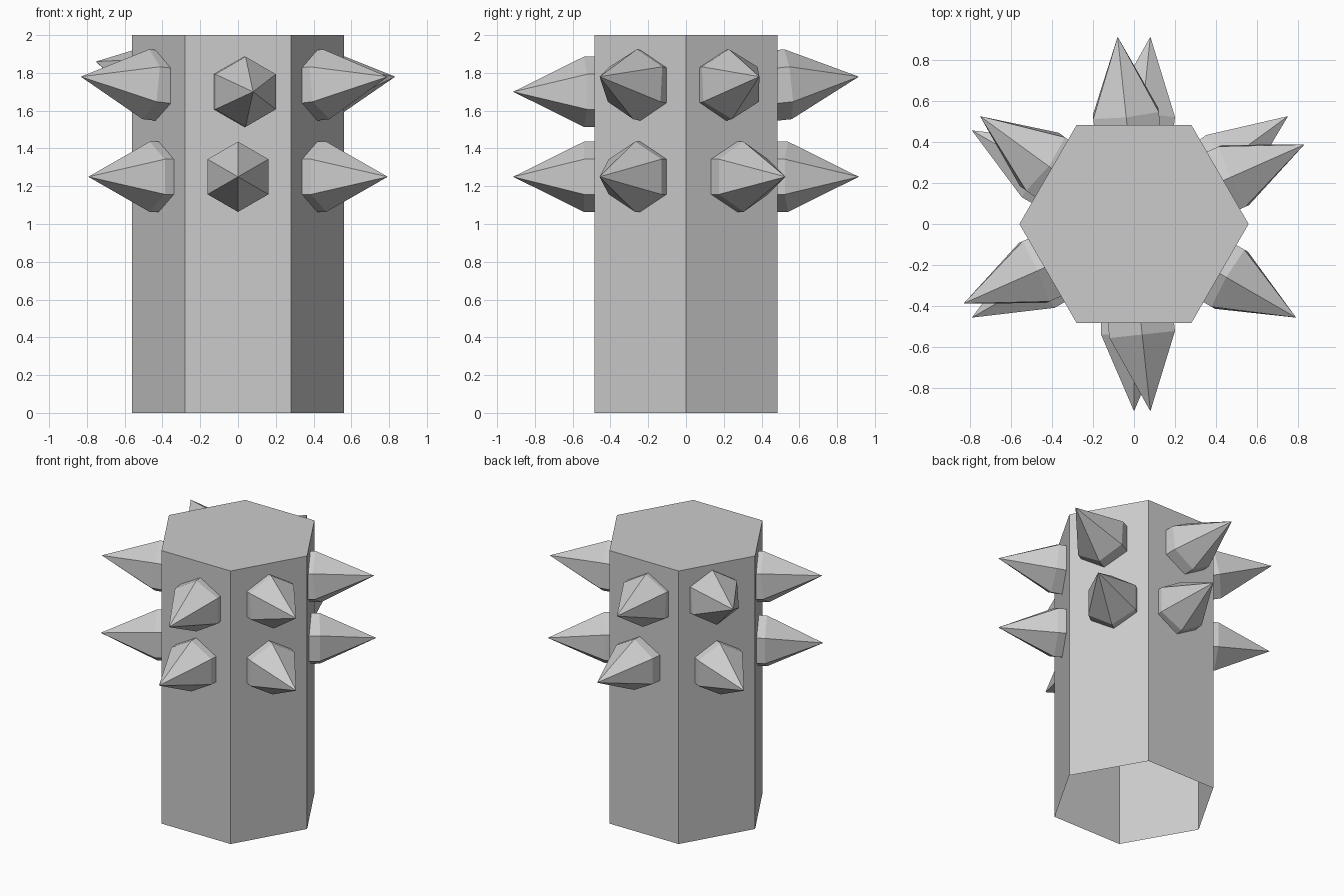
import bpy, bmesh
from math import radians, sin, cos, pi
from mathutils import Vector

if "Cube" in bpy.data.objects:
    bpy.data.objects.remove(bpy.data.objects["Cube"])

UP = Vector((0, 0, 1))


def finish(bm, name):
    mesh = bpy.data.meshes.new(name)
    bm.to_mesh(mesh)
    bm.free()
    obj = bpy.data.objects.new(name, mesh)
    bpy.context.collection.objects.link(obj)
    return obj


# Hexagonal post: capped on top, open underneath
bm = bmesh.new()
low = [bm.verts.new((0.56 * cos(i * pi / 3), 0.56 * sin(i * pi / 3), 0)) for i in range(6)]
high = [bm.verts.new((v.co.x, v.co.y, 2)) for v in low]
for i in range(6):
    j = (i + 1) % 6
    bm.faces.new((low[i], low[j], high[j], high[i]))
bm.faces.new(high)
finish(bm, "post")


def spike(angle, z, side, lift, name):
    """Six-sided stud with a short collar; side/lift shift the tip off the face normal."""
    a = radians(angle)
    n = Vector((cos(a), sin(a), 0))
    t = Vector((-sin(a), cos(a), 0))
    tip = n * 0.915 + t * side + UP * (z + lift)
    mid = n * 0.54 + (t * side + UP * lift) * 0.5 + UP * z
    d = (tip - mid).normalized()
    u = UP.cross(d).normalized()
    v = d.cross(u)
    bm = bmesh.new()
    rings = []
    for back in (0.1, 0):
        rings.append([bm.verts.new(mid - d * back + (u * cos(k) + v * sin(k)) * 0.186)
                      for k in (pi / 2 + i * pi / 3 for i in range(6))])
    point = bm.verts.new(tip)
    base, collar = rings
    for i in range(6):
        j = (i + 1) % 6
        bm.faces.new((base[i], base[j], collar[j], collar[i]))
        bm.faces.new((collar[i], collar[j], point))
    bm.faces.new(base[::-1])
    finish(bm, name)


# Two rows of spikes, one per face: angle, tip sideways shift, tip lift
rows = {
    "upper_spike": (1.70, [(30, -.08, .08), (90, .08, .08), (150, -.08, .16),
                           (210, -.08, .08), (270, .08, 0), (330, 0, .08)]),
    "lower_spike": (1.25, [(30, .08, 0), (90, -.08, 0), (150, 0, 0),
                           (210, 0, 0), (270, 0, 0), (330, 0, 0)]),
}
for name, (z, spikes) in rows.items():
    for angle, side, lift in spikes:
        spike(angle, z, side, lift, f"{name}_{angle}")
